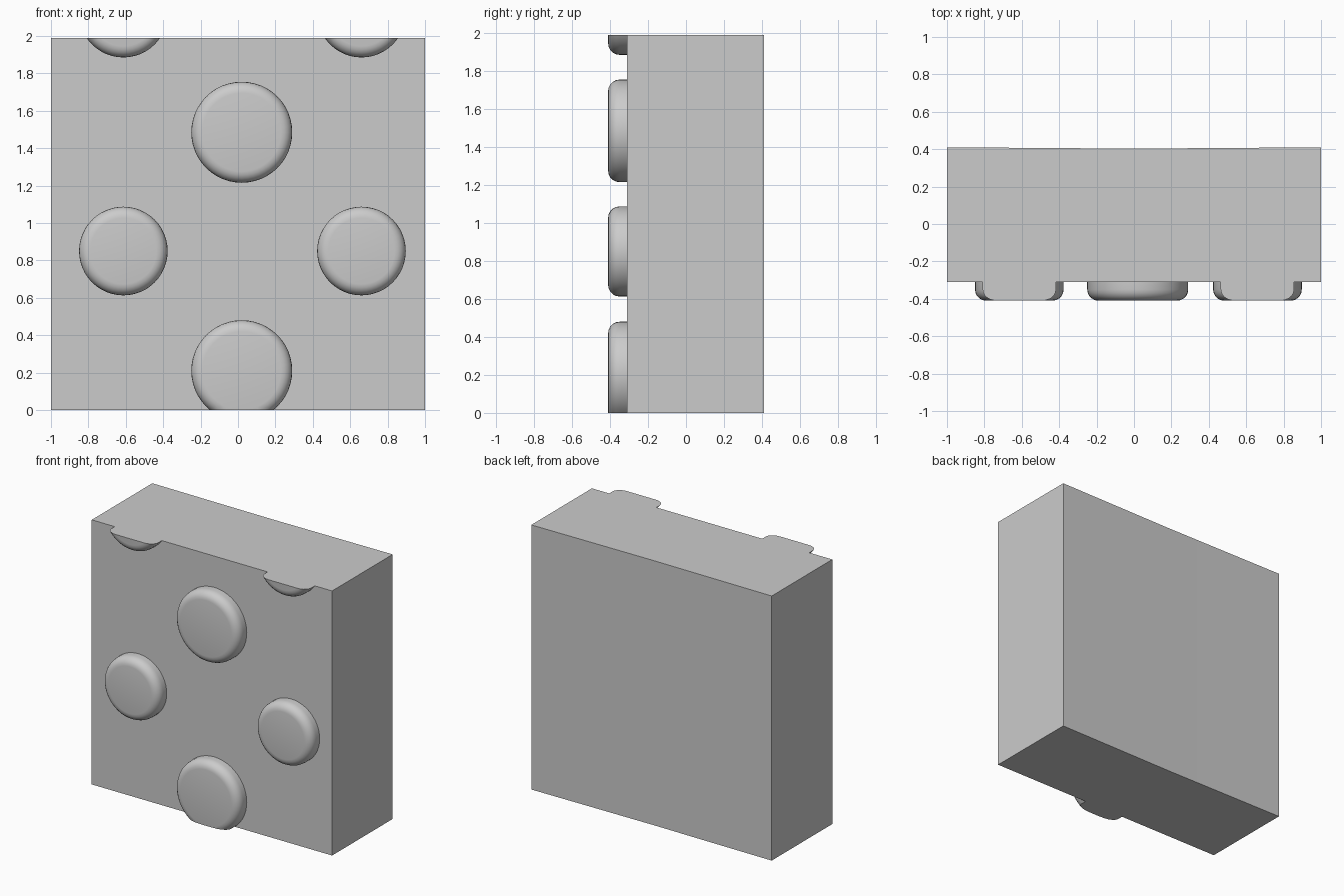
import bpy, bmesh
from math import sin, cos, pi
from mathutils import Vector

if "Cube" in bpy.data.objects:
    bpy.data.objects.remove(bpy.data.objects["Cube"])

TOP = 1.99
FRONT = -0.31
STUD_FACE = -0.41


def make_object(name, bm):
    bmesh.ops.recalc_face_normals(bm, faces=bm.faces[:])
    me = bpy.data.meshes.new(name)
    bm.to_mesh(me)
    bm.free()
    ob = bpy.data.objects.new(name, me)
    bpy.context.collection.objects.link(ob)
    return ob


def prism(name, outline, z0, z1):
    bm = bmesh.new()
    face = bm.faces.new([bm.verts.new((x, y, z0)) for x, y in outline])
    new = bmesh.ops.extrude_face_region(bm, geom=[face])["geom"]
    bmesh.ops.translate(bm, vec=(0, 0, z1 - z0),
                        verts=[v for v in new if isinstance(v, bmesh.types.BMVert)])
    return make_object(name, bm)


def stud(name, cx, cz, r, sides=48, fillet=0.06):
    # round button with a filleted rim, its root sunk into the block
    profile = [(r, -0.2)]
    for i in range(6):
        a = i / 5 * pi / 2
        profile.append((r - fillet + fillet * cos(a),
                        STUD_FACE + fillet - fillet * sin(a)))
    bm = bmesh.new()
    rings = [[bm.verts.new((cx + pr * cos(2 * pi * k / sides), y,
                            cz + pr * sin(2 * pi * k / sides)))
              for k in range(sides)] for pr, y in profile]
    for a, b in zip(rings, rings[1:]):
        for k in range(sides):
            n = (k + 1) % sides
            bm.faces.new((a[k], a[n], b[n], b[k]))
    bm.faces.new(rings[0])
    bm.faces.new(rings[-1])
    return make_object(name, bm)


# block, overlong so the studs can be trimmed flush; back is very slightly hollow
block = prism("studded_block",
              [(-1, FRONT), (1, FRONT), (1, 0.41), (0, 0.403), (-1, 0.41)], -0.6, 2.6)

# staggered studs, larger ones on the middle column
studs = [(0.02, 0.21, 0.27), (0.02, 1.485, 0.27)]
studs += [(x, z, 0.237) for x in (-0.613, 0.66) for z in (0.85, 2.122)]
bpy.context.view_layer.objects.active = block
for i, (x, z, r) in enumerate(studs):
    s = stud("stud_%d" % i, x, z, r)
    mod = block.modifiers.new("join", 'BOOLEAN')
    mod.operation = 'UNION'
    mod.solver = 'EXACT'
    mod.object = s
    bpy.ops.object.modifier_apply(modifier=mod.name)
    bpy.data.objects.remove(s)

# trim flat at the bottom and top
bm = bmesh.new()
bm.from_mesh(block.data)
for z, n in ((0, -1), (TOP, 1)):
    cut = bmesh.ops.bisect_plane(bm, geom=bm.verts[:] + bm.edges[:] + bm.faces[:],
                                 plane_co=Vector((0, 0, z)), plane_no=Vector((0, 0, n)),
                                 clear_outer=True)["geom_cut"]
    rim = [e for e in cut if isinstance(e, bmesh.types.BMEdge)]
    bmesh.ops.edgeloop_fill(bm, edges=rim)
bmesh.ops.recalc_face_normals(bm, faces=bm.faces[:])
bm.to_mesh(block.data)
bm.free()

block.select_set(True)
bpy.ops.object.shade_smooth_by_angle(angle=0.6)
